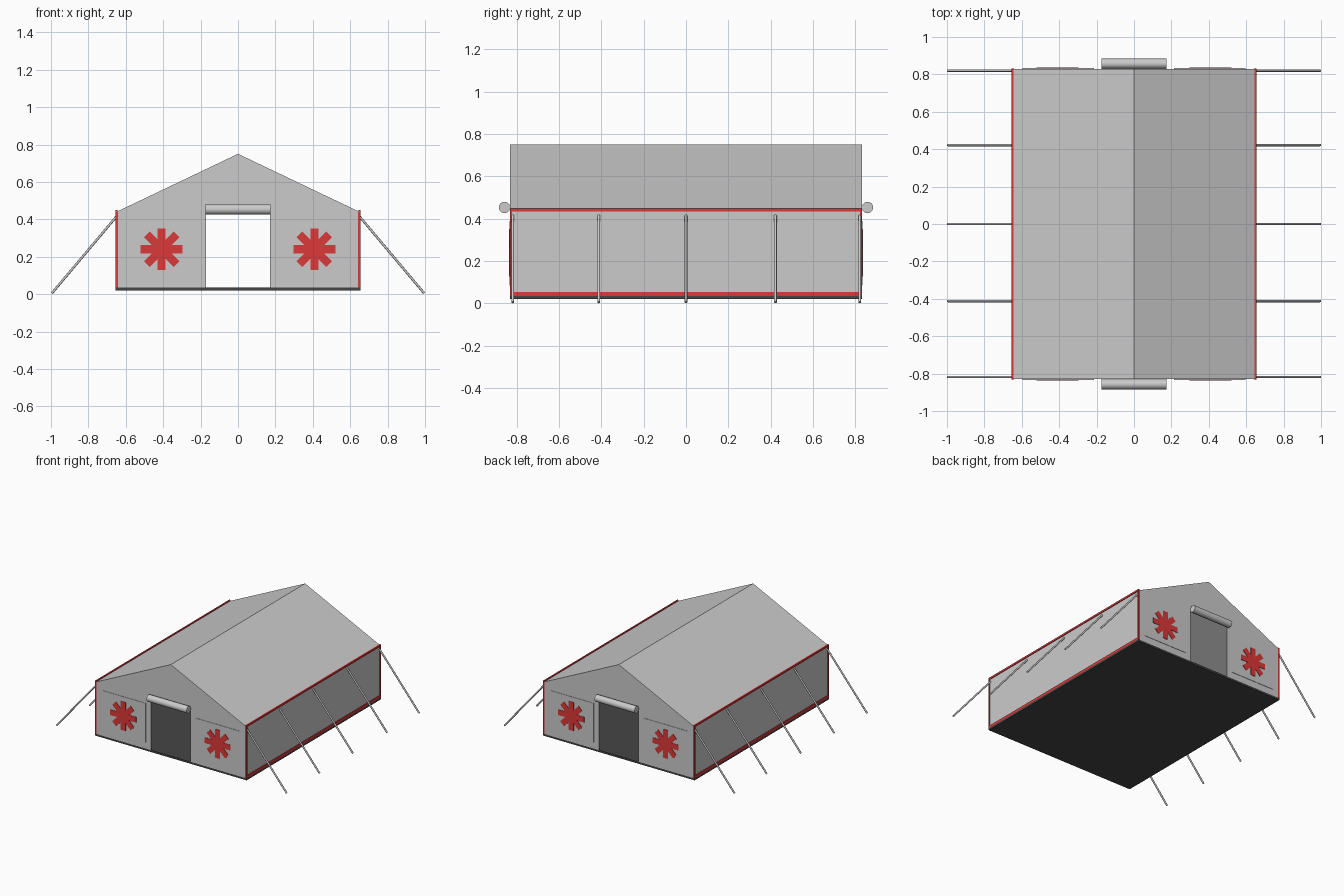
import bpy, bmesh, math
from mathutils import Vector

if "Cube" in bpy.data.objects:
    bpy.data.objects.remove(bpy.data.objects["Cube"])

W, L = 0.65, 0.83            # half width, half length
BASE, EAVE, RIDGE = 0.035, 0.44, 0.75
DOOR_W, DOOR_H = 0.17, 0.44


def material(name, color):
    m = bpy.data.materials.new(name)
    m.diffuse_color = color
    m.use_nodes = True
    m.node_tree.nodes["Principled BSDF"].inputs["Base Color"].default_value = m.diffuse_color
    return m


RED = material("red", (0.72, 0.04, 0.04, 1))
DARK = material("dark", (0.06, 0.06, 0.06, 1))


def finish(bm, name, mat=None):
    bmesh.ops.recalc_face_normals(bm, faces=bm.faces)
    me = bpy.data.meshes.new(name)
    bm.to_mesh(me)
    bm.free()
    ob = bpy.data.objects.new(name, me)
    bpy.context.collection.objects.link(ob)
    if mat:
        me.materials.append(mat)
    return ob


def box(name, lo, hi, mat=None):
    bm = bmesh.new()
    bmesh.ops.create_cube(bm, size=1)
    for v in bm.verts:
        v.co = [(a + b) / 2 + c * (b - a) for a, b, c in zip(lo, hi, v.co)]
    return finish(bm, name, mat)


def rod(name, a, b, radius, sides):
    a, b = Vector(a), Vector(b)
    bm = bmesh.new()
    bmesh.ops.create_cone(bm, cap_ends=True, segments=sides, radius1=radius,
                          radius2=radius, depth=(b - a).length)
    rot = (b - a).to_track_quat('Z', 'Y')
    for v in bm.verts:
        v.co = rot @ v.co + (a + b) / 2
    ob = finish(bm, name)
    for p in ob.data.polygons:
        p.use_smooth = len(p.vertices) == 4
    return ob


# Canvas shell: two gable ends with door openings, side walls and roof
gable = [(DOOR_W, BASE), (W, BASE), (W, EAVE), (0, RIDGE), (-W, EAVE),
         (-W, BASE), (-DOOR_W, BASE), (-DOOR_W, DOOR_H), (DOOR_W, DOOR_H)]
bm = bmesh.new()
front = [bm.verts.new((x, -L, z)) for x, z in gable]
back = [bm.verts.new((x, L, z)) for x, z in gable]
bm.faces.new(front)
bm.faces.new(back)
for i in range(1, 5):
    bm.faces.new((front[i], front[i + 1], back[i + 1], back[i]))
shell = finish(bm, "canvas")
# make sure the outside faces point outward before thickening inward
bm = bmesh.new()
bm.from_mesh(shell.data)
for f in bm.faces:
    if f.normal.dot(f.calc_center_median() - Vector((0, 0, 0.25))) < 0:
        f.normal_flip()
bm.to_mesh(shell.data)
bm.free()
solid = shell.modifiers.new("thickness", 'SOLIDIFY')
solid.thickness = 0.004
solid.offset = -1

# Ground sheet
box("ground_sheet", (-W - 0.006, -L, 0.02), (W + 0.006, L, BASE), DARK)


def star(name, x, y0, y1):
    # Eight-armed emblem: outline of arm tips and notches, extruded
    r, h, z = 0.112, 0.0215, 0.24
    notch = h / math.sin(math.pi / 8)
    pts = []
    for k in range(8):
        a = k * math.pi / 4
        d, n = Vector((math.cos(a), math.sin(a))), Vector((-math.sin(a), math.cos(a)))
        b = a + math.pi / 8
        pts += [d * r - n * h, d * r + n * h,
                Vector((math.cos(b), math.sin(b))) * notch]
    bm = bmesh.new()
    f = bm.faces.new([bm.verts.new((x + p.x, y0, z + p.y)) for p in pts])
    ext = bmesh.ops.extrude_face_region(bm, geom=[f])["geom"]
    for v in ext:
        if isinstance(v, bmesh.types.BMVert):
            v.co.y = y1
    finish(bm, name, RED)


for s, side in ((-1, "left"), (1, "right")):
    def xs(a, b):
        return sorted((s * a, s * b))

    # Red piping along eave and foot of the side wall
    x0, x1 = xs(W - 0.005, W + 0.006)
    box(side + "_eave_trim", (x0, -L, 0.435), (x1, L, 0.449), RED)
    box(side + "_foot_trim", (x0, -L, BASE), (x1, L, 0.054), RED)

    # Guy ropes
    for i, y in enumerate((-0.818, -0.412, 0, 0.422, 0.82)):
        rod(f"{side}_guy_rope_{i}", (s * 0.65, y, 0.415), (s * 0.995, y, 0.005),
            0.0065, 8)

    for e, end in ((-1, "front"), (1, "back")):
        # Corner piping, wall panel and emblem
        def ys(a, b):
            return sorted((e * a, e * b))
        x0, x1 = xs(W - 0.008, W + 0.006)
        y0, y1 = ys(L - 0.008, L + 0.001)
        box(f"{end}_{side}_corner_trim", (x0, y0, BASE), (x1, y1, EAVE), RED)
        x0, x1 = xs(0.215, 0.595)
        y0, y1 = ys(L - 0.003, L + 0.003)
        box(f"{end}_{side}_panel", (x0, y0, 0.085), (x1, y1, 0.39))
        star(f"{end}_{side}_emblem", s * 0.408, e * L, e * (L + 0.006))

# Rolled-up door flaps
for e, end in ((-1, "front"), (1, "back")):
    rod(end + "_door_roll", (-0.173, e * 0.857, 0.453), (0.173, e * 0.857, 0.453),
        0.027, 20)
